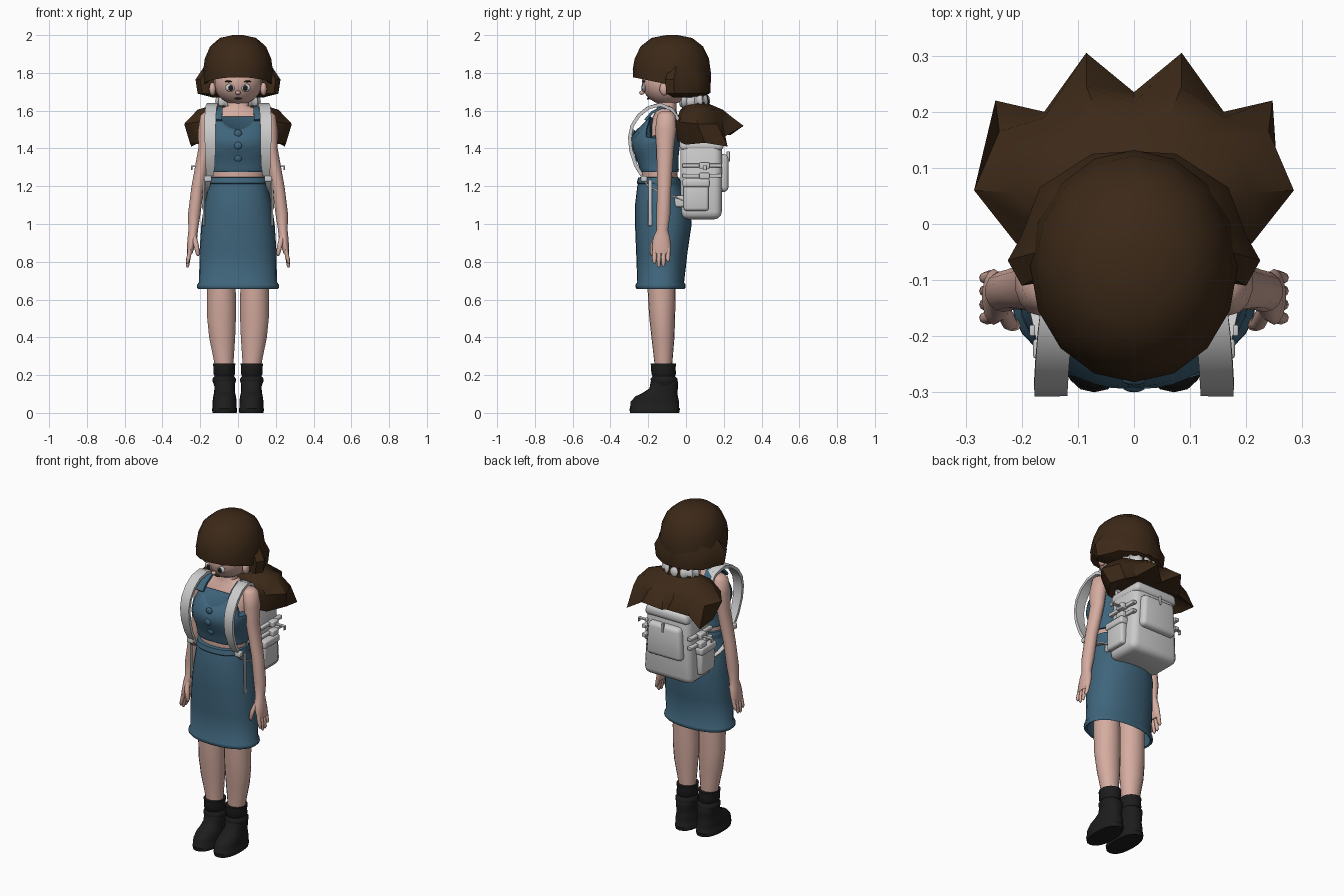
import bpy, bmesh, math
from mathutils import Vector, Matrix


def mat(name, *rgb):
    m = bpy.data.materials.new(name)
    m.diffuse_color = (*rgb, 1)
    return m


HAIR = mat("brown_hair", .045, .022, .009)
SKIN = mat("skin", .66, .41, .35)
BLUE = mat("blue_cloth", .05, .13, .2)
BLACK = mat("black_leather", .012, .012, .012)
WHITE = mat("eye_white", .8, .8, .78)


def finish(name, bm, material=None, mirror=False, angle=50):
    bmesh.ops.recalc_face_normals(bm, faces=bm.faces)
    me = bpy.data.meshes.new(name)
    bm.to_mesh(me)
    bm.free()
    ob = bpy.data.objects.new(name, me)
    bpy.context.collection.objects.link(ob)
    if material:
        me.materials.append(material)
    bpy.ops.object.select_all(action='DESELECT')
    ob.select_set(True)
    bpy.context.view_layer.objects.active = ob
    bpy.ops.object.shade_smooth_by_angle(angle=math.radians(angle))
    if mirror:
        md = ob.modifiers.new("mirror", 'MIRROR')
        md.use_mirror_merge = False
    return ob


def loft(name, rings, material=None, mirror=False, closed=False, angle=50):
    bm = bmesh.new()
    vs = [[bm.verts.new(p) for p in r] for r in rings]
    n = len(vs[0])
    pairs = list(zip(vs, vs[1:])) + ([(vs[-1], vs[0])] if closed else [])
    for a, b in pairs:
        for i in range(n):
            j = (i + 1) % n
            bm.faces.new((a[i], a[j], b[j], b[i]))
    if not closed:
        bm.faces.new(vs[0])
        bm.faces.new(vs[-1])
    return finish(name, bm, material, mirror, angle)


def oval(z, cx, cy, rx, ry, n=18, p=1.0):
    s = lambda v: math.copysign(abs(v) ** p, v)
    return [(cx + rx * s(math.sin(2 * math.pi * i / n)),
             cy - ry * s(math.cos(2 * math.pi * i / n)), z) for i in range(n)]


def ball(name, c, r, material=None, mirror=False, seg=12):
    bm = bmesh.new()
    bmesh.ops.create_uvsphere(bm, u_segments=seg, v_segments=seg * 2 // 3, radius=1,
                              matrix=Matrix.Translation(c) @ Matrix.Diagonal((*r, 1)))
    return finish(name, bm, material, mirror)


def box(name, lo, hi, bev=.005, mirror=False, taper=1.0):
    lo, hi = Vector(lo), Vector(hi)
    c = (lo + hi) / 2
    bm = bmesh.new()
    bmesh.ops.create_cube(bm, size=1, matrix=Matrix.Translation(c) @ Matrix.Diagonal((*(hi - lo), 1)))
    for v in bm.verts:
        if v.co.z > c.z:
            v.co.x = c.x + (v.co.x - c.x) * taper
    bmesh.ops.bevel(bm, geom=bm.edges[:], offset=bev, segments=3, profile=.5, affect='EDGES')
    return finish(name, bm, None, mirror)


def ribbon(name, pts, thick=.012, material=None):
    """Flat strap through (x, y, z, width) points, mirrored."""
    rings = []
    for i, (x, y, z, w) in enumerate(pts):
        a, b = pts[max(i - 1, 0)], pts[min(i + 1, len(pts) - 1)]
        t = (Vector(b[:3]) - Vector(a[:3])).normalized()
        nrm = t.cross(Vector((1, 0, 0))).normalized() * thick / 2
        side = nrm.cross(t).normalized() * w / 2
        c = Vector((x, y, z))
        rings.append([c + side + nrm, c - side + nrm, c - side - nrm, c + side - nrm])
    return loft(name, rings, material, True)


def lerp_table(t, table):
    for a, b in zip(table, table[1:]):
        if t <= b[0]:
            f = max(0, (t - a[0]) / (b[0] - a[0]))
            return [p + (q - p) * f for p, q in zip(a[1:], b[1:])]
    return list(table[-1][1:])


# skin: torso with neck, head, ears
loft("torso", [oval(z, 0, cy, rx, ry) for z, cy, rx, ry in (
    (1.15, -.13, .14, .10), (1.26, -.14, .142, .095), (1.42, -.135, .15, .10), (1.5, -.12, .16, .088),
    (1.56, -.11, .165, .07), (1.6, -.105, .125, .055), (1.625, -.1, .06, .05), (1.72, -.095, .055, .05))], SKIN)
ball("head", (0, -.1, 1.75), (.128, .135, .12), SKIN, seg=20)
ball("ear", (.135, -.115, 1.715), (.018, .025, .035), SKIN, True)

# face
ball("eye", (.042, -.222, 1.722), (.026, .011, .021), WHITE, True)
ball("iris", (.038, -.231, 1.72), (.013, .006, .015), BLACK, True)
ball("eyebrow", (.042, -.222, 1.755), (.028, .008, .005), HAIR, True)
ball("nose", (0, -.234, 1.695), (.014, .014, .011), SKIN)
ball("mouth", (0, -.2, 1.664), (.02, .008, .005), HAIR)

# arms and hands
loft("arm", [oval(z, cx, cy, rx, ry, 14) for z, cx, cy, rx, ry in (
    (1.595, .15, -.105, .025, .03), (1.575, .158, -.105, .042, .048), (1.5, .17, -.107, .042, .056),
    (1.4, .175, -.11, .036, .046), (1.2, .213, -.115, .034, .037), (1.05, .232, -.12, .034, .037),
    (.97, .237, -.125, .026, .03), (.93, .241, -.129, .026, .044), (.88, .25, -.13, .021, .05),
    (.845, .255, -.13, .015, .045))], SKIN, True)
for i, (y, tip) in enumerate(((-.164, .79), (-.141, .77), (-.117, .775), (-.094, .80))):
    loft(f"finger_{i + 1}", [oval(.875, .251, y, .012, .013, 8), oval(.82, .262, y * 1.02, .011, .012, 8),
                             oval(tip + .01, .267, y * 1.02, .009, .01, 8),
                             oval(tip, .267, y * 1.02, .004, .004, 8)], SKIN, True)
loft("thumb", [oval(.94, .235, -.15, .015, .015, 8), oval(.89, .222, -.176, .014, .014, 8),
               oval(.845, .213, -.18, .011, .011, 8), oval(.83, .212, -.178, .004, .004, 8)], SKIN, True)

# legs, socks and shoes
loft("leg", [oval(z, cx, cy, rx, ry) for z, cx, cy, rx, ry in (
    (.15, .073, -.12, .045, .045), (.27, .075, -.12, .052, .048), (.4, .084, -.122, .07, .061),
    (.5, .087, -.126, .077, .068), (.6, .087, -.128, .077, .073), (.7, .088, -.13, .076, .075),
    (1.0, .09, -.13, .08, .08))], SKIN, True)
loft("sock", [oval(z, .073, cy, r, r * 1.12) for z, cy, r in (
    (.14, -.115, .052), (.165, -.115, .062), (.18, -.116, .064), (.195, -.118, .052), (.205, -.118, .058),
    (.235, -.12, .058), (.262, -.12, .06), (.262, -.12, .05))], BLACK, True)
loft("shoe", [oval(z, .071, cy, rx, ry, 20, .85) for z, cy, rx, ry in (
    (0, -.166, .064, .13), (.022, -.166, .067, .134), (.026, -.166, .064, .13), (.06, -.165, .064, .128),
    (.088, -.155, .06, .112), (.105, -.138, .056, .092), (.13, -.118, .054, .075), (.165, -.115, .056, .072),
    (.18, -.115, .05, .062))], BLACK, True)

# skirt with rolled hem and waistband
loft("skirt", [oval(z, 0, (f + b) / 2, rx, (b - f) / 2, 28, .9) for z, rx, f, b in (
    (.85, .185, -.245, -.01), (.66, .2, -.25, -.015), (.655, .21, -.26, -.008), (.665, .218, -.267, -.002),
    (.68, .216, -.266, -.003), (.692, .206, -.258, -.01), (.85, .204, -.264, .008), (1.0, .194, -.27, .03),
    (1.1, .179, -.27, .02), (1.2, .157, -.258, -.025), (1.212, .154, -.255, -.028), (1.218, .158, -.26, -.026),
    (1.245, .15, -.254, -.035), (1.248, .14, -.24, -.05))], BLUE)

# bodice: top edge rises to the straps and dips at neckline and armholes
BODY = ((1.275, .148, -.24, -.04), (1.35, .154, -.264, -.04), (1.42, .167, -.295, -.032),
        (1.47, .167, -.287, -.03), (1.53, .162, -.235, -.035), (1.6, .15, -.19, -.05))
EDGE = ((0, 1.495), (25, 1.53), (42, 1.575), (70, 1.46), (105, 1.45), (140, 1.55), (180, 1.53))
N = 36
rings = []
for t, k in ((0, .93), (0, 1), (.05, 1.02), (.1, 1), (.3, 1), (.5, 1), (.65, 1), (.8, 1), (.95, 1.01), (1, .99), (1, .92)):
    r = []
    for i in range(N):
        a = 360 * i / N
        z = 1.275 + t * (lerp_table(min(a, 360 - a), EDGE)[0] - 1.275)
        rx, f, b = lerp_table(z, BODY)
        x, y, _ = oval(0, 0, (f + b) / 2, rx * k, (b - f) / 2 * k, N, .82)[i]
        r.append((x, y, z))
    rings.append(r)
loft("bodice", rings, BLUE)
ribbon("bodice_strap", [(.11, -.215, 1.55, .05), (.108, -.18, 1.59, .05), (.107, -.13, 1.617, .05),
                        (.107, -.08, 1.612, .05), (.108, -.04, 1.56, .05), (.108, -.035, 1.52, .05)], .014, BLUE)
for i, (z, y) in enumerate(((1.35, -.262), (1.415, -.29), (1.48, -.278))):
    ball(f"button_{i + 1}", (0, y, z), (.021, .01, .02), BLUE)

# hair: bowl-shaped crown with a fringe line rising to the front
def crown(k, z, tilt=0):
    pts = oval(z, 0, -.075, .185 * k, .207 * k, 16)
    return [(x, y, z + tilt * (-(y + .075) / (.207 * k))) for x, y, z in pts]


loft("hair_crown", [crown(.15, 2.0), crown(.52, 1.985), crown(.8, 1.94), crown(.95, 1.875), crown(1, 1.81, .01),
                    crown(.99, 1.735, .042), crown(.88, 1.745, .04), crown(.7, 1.82)], HAIR)


def sym(half):
    return half + [(-p[0], *p[1:]) for p in half[::-1] if p[0] > 0]


# flared hair below the crown, behind the ears
NAPE = [(0, -.1), (.14, -.1), (.2, -.11), (.225, -.065), (.2, -.02), (.168, .065), (.075, .125), (0, .13)]
loft("hair_nape", [sym([(x * k, .0 + (y - .0) * k, z) for x, y in NAPE])
                   for k, z in ((.78, 1.84), (1, 1.765), (.95, 1.69), (.6, 1.67))], HAIR, angle=40)

# gathered tail with pointed tips
TIPS = [(0, .235, 1.47), (.085, .305, 1.52), (.16, .2, 1.46), (.247, .22, 1.41), (.255, .1, 1.43),
        (.19, 0, 1.42), (.09, -.045, 1.44), (0, -.05, 1.46)]
WIDE = [(0, .215, 1.565), (.085, .245, 1.565), (.16, .19, 1.55), (.24, .165, 1.53), (.285, .06, 1.53),
        (.21, -.035, 1.54), (.09, -.055, 1.54), (0, -.055, 1.54)]
scaled = lambda pts, k, z: sym([(x * k, .045 + (y - .045) * k, z) for x, y, _ in pts])
loft("hair_tail", [scaled(WIDE, .35, 1.68), scaled(WIDE, .4, 1.635), scaled(WIDE, .75, 1.605), sym(WIDE),
                   sym(TIPS), scaled(TIPS, .7, 1.48)], HAIR, angle=40)

# ruffled hair tie
rings = []
for i in range(48):
    a = 2 * math.pi * i / 48
    w = math.cos(a * 12)
    ring = []
    for j in range(8):
        b = 2 * math.pi * j / 8
        k = (.016 + .005 * w) * math.cos(b)
        ring.append(((.1 + k) * math.sin(a), .045 - (.062 + k) * math.cos(a),
                     1.65 + (.032 + .006 * w) * math.sin(b)))
    rings.append(ring)
loft("hair_tie", rings, closed=True)

# backpack body, pockets and flap
box("backpack_body", (-.165, -.03, 1.025), (.165, .19, 1.44), .04, taper=.86)
box("backpack_lid", (-.15, -.035, 1.39), (.15, .2, 1.455), .025, taper=.92)
box("back_pocket", (-.12, .15, 1.17), (.12, .225, 1.37), .025, taper=.9)
box("zip_pull", (-.006, .215, 1.33), (.006, .232, 1.385), .003)
box("side_pocket", (.14, -.012, 1.07), (.19, .12, 1.22), .015, True)
box("side_pocket_flap", (.14, -.018, 1.195), (.198, .126, 1.24), .012, True)
for i, z in enumerate((1.31, 1.255)):
    box(f"side_strap_{i + 1}", (.14, -.02, z - .01), (.168, .19, z + .01), .004, True)
    box(f"side_buckle_{i + 1}", (.15, .07, z - .017), (.19, .125, z + .017), .006, True)
box("strap_end", (.18, .09, 1.302), (.25, .11, 1.31), .002, True)
box("strap_end_drop", (.242, .09, 1.285), (.25, .11, 1.31), .002, True)

# shoulder straps, lower webbing and loose ends
ribbon("shoulder_strap", [(.11, .02, 1.43, .055), (.115, -.03, 1.54, .055), (.125, -.08, 1.61, .055),
                          (.135, -.14, 1.632, .06), (.142, -.2, 1.615, .06), (.146, -.25, 1.575, .06),
                          (.148, -.285, 1.52, .06), (.148, -.298, 1.46, .058), (.147, -.292, 1.39, .055),
                          (.147, -.265, 1.31, .048), (.15, -.235, 1.26, .04)], .018)
ribbon("strap_webbing", [(.15, -.245, 1.275, .028), (.162, -.2, 1.2, .028), (.178, -.13, 1.165, .026),
                         (.18, -.06, 1.145, .026), (.155, -.01, 1.12, .026)], .008)
box("strap_adjuster", (.14, -.24, 1.225), (.18, -.205, 1.255), .006, True)
box("loose_strap", (.176, -.2, .99), (.186, -.18, 1.235), .003, True)
box("strap_anchor", (.13, -.06, 1.09), (.165, .0, 1.15), .01, True)
